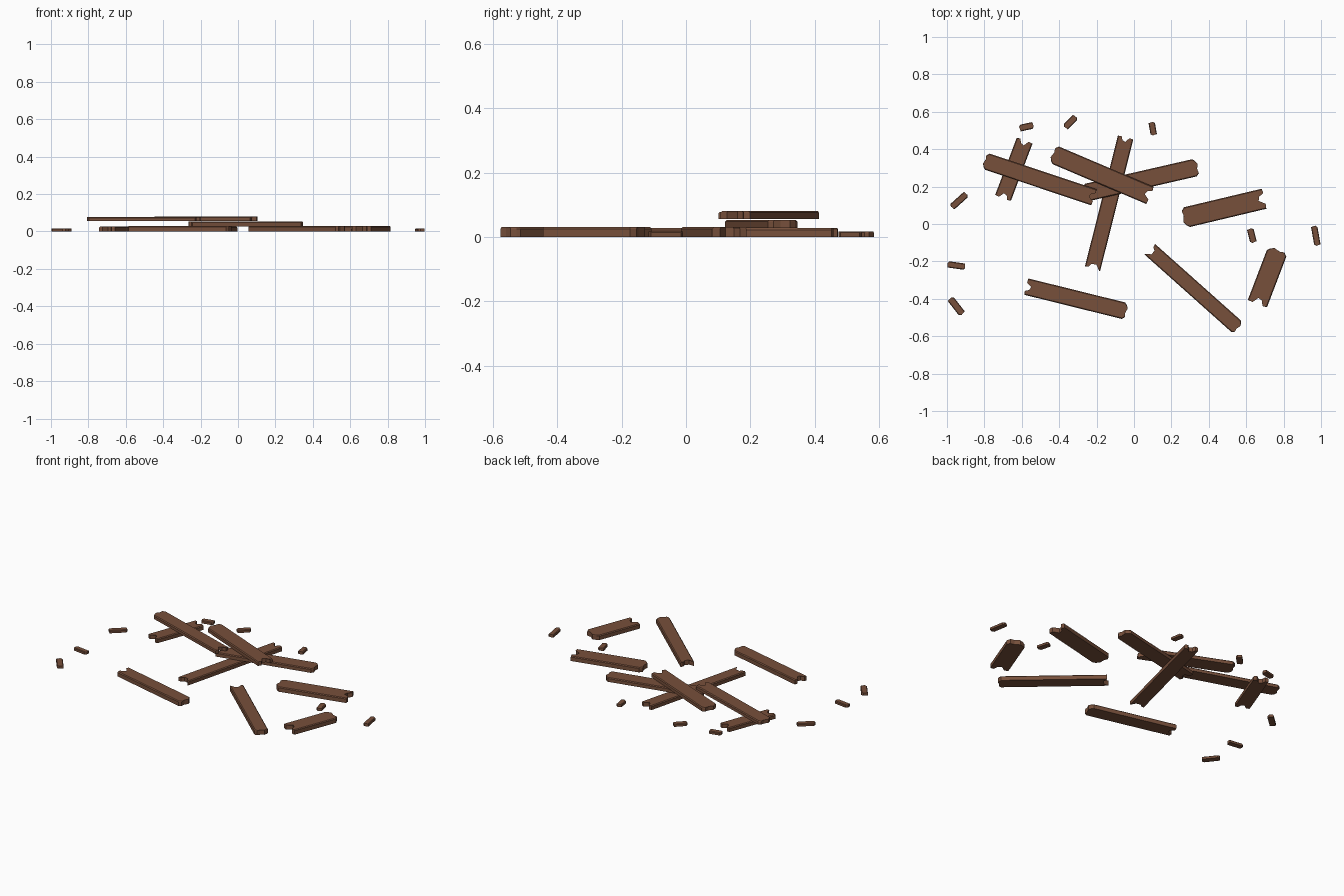
import bpy, bmesh
from math import cos, sin, radians
from mathutils import Vector

cube = bpy.data.objects.get("Cube")
if cube:
    bpy.data.objects.remove(cube, do_unlink=True)

wood = bpy.data.materials.new("brown_wood")
wood.use_nodes = True
brown = (0.185, 0.08, 0.044, 1)
wood.diffuse_color = brown
bsdf = wood.node_tree.nodes["Principled BSDF"]
bsdf.inputs["Base Color"].default_value = brown
bsdf.inputs["Roughness"].default_value = 0.9

# Broken end shapes: (position across the width -1..1, reach along the plank in widths)
ENDS = {
    "notch": [(-1, 0), (-0.55, 0.02), (-0.1, -0.28), (0.35, -0.2), (0.6, 0.03), (1, 0)],
    "fork": [(-1, 0.05), (-0.6, 0), (-0.3, -0.2), (0.4, -0.22), (1, 0.12)],
    "bulge": [(-1, -0.05), (-0.7, 0.1), (-0.2, 0.06), (0.4, 0.14), (0.8, 0.02), (1, -0.1)],
    "chip": [(-1, -0.15), (-0.4, 0.1), (1, 0)],
}


def plank(name, a, b, width, z0, z1, start, end, chamfer=0.005):
    """Plank from a to b with broken ends and chamfered upper long edges."""
    a, b = Vector(a), Vector(b)
    along = (b - a).normalized()
    across = Vector((-along.y, along.x))
    half = width / 2
    bm = bmesh.new()
    rings = []
    for z, w in ((z0, half), (z1 - chamfer, half), (z1, half - chamfer)):
        ring = [b + across * t * w + along * r * width for t, r in ENDS[end]]
        ring += [a - across * t * w - along * r * width for t, r in ENDS[start]]
        rings.append([bm.verts.new((p.x, p.y, z)) for p in ring])
    bm.faces.new(rings[0][::-1])
    bm.faces.new(rings[-1])
    n = len(rings[0])
    for low, high in zip(rings, rings[1:]):
        for i in range(n):
            j = (i + 1) % n
            bm.faces.new((low[i], low[j], high[j], high[i]))
    bmesh.ops.recalc_face_normals(bm, faces=bm.faces)
    mesh = bpy.data.meshes.new(name)
    bm.to_mesh(mesh)
    bm.free()
    mesh.materials.append(wood)
    obj = bpy.data.objects.new(name, mesh)
    bpy.context.collection.objects.link(obj)


# Planks lying on the ground
LOW = (0, 0.027)
plank("back_right_short_plank", (-0.70, 0.14), (-0.585, 0.445), 0.09, *LOW, "notch", "notch")
plank("crossed_bottom_plank", (-0.22, -0.232), (-0.045, 0.462), 0.085, *LOW, "fork", "notch")
plank("left_plank", (0.275, 0.035), (0.695, 0.135), 0.11, 0, 0.03, "bulge", "notch")
plank("front_diagonal_plank", (0.09, -0.14), (0.55, -0.55), 0.08, 0, 0.03, "fork", "bulge")
plank("left_short_plank", (0.66, -0.425), (0.765, -0.15), 0.11, 0, 0.03, "notch", "bulge")
plank("front_right_plank", (-0.575, -0.335), (-0.05, -0.465), 0.09, 0, 0.03, "notch", "bulge")

# Planks piled on top
plank("crossed_middle_plank", (-0.255, 0.168), (0.33, 0.302), 0.095, 0.027, 0.053, "notch", "bulge")
plank("back_right_top_plank", (-0.79, 0.335), (-0.215, 0.143), 0.09, 0.055, 0.078, "bulge", "notch")
plank("crossed_top_plank", (-0.425, 0.37), (0.085, 0.153), 0.1, 0.055, 0.08, "bulge", "notch")

# Scattered splinters: x, y, angle, length, width
SPLINTERS = [
    (-0.575, 0.52, 12, 0.07, 0.036), (-0.34, 0.545, 45, 0.075, 0.036),
    (0.1, 0.51, 100, 0.065, 0.034), (-0.935, 0.125, 42, 0.1, 0.036),
    (-0.95, -0.222, -8, 0.09, 0.034), (-0.95, -0.44, -52, 0.1, 0.038),
    (0.63, -0.062, 104, 0.07, 0.036), (0.972, -0.063, 100, 0.1, 0.034),
]
for i, (x, y, angle, length, width) in enumerate(SPLINTERS):
    mid = Vector((x, y))
    step = Vector((cos(radians(angle)), sin(radians(angle)))) * length / 2
    plank(f"splinter_{i + 1}", mid - step, mid + step, width, 0, 0.017, "chip", "chip", 0.004)
